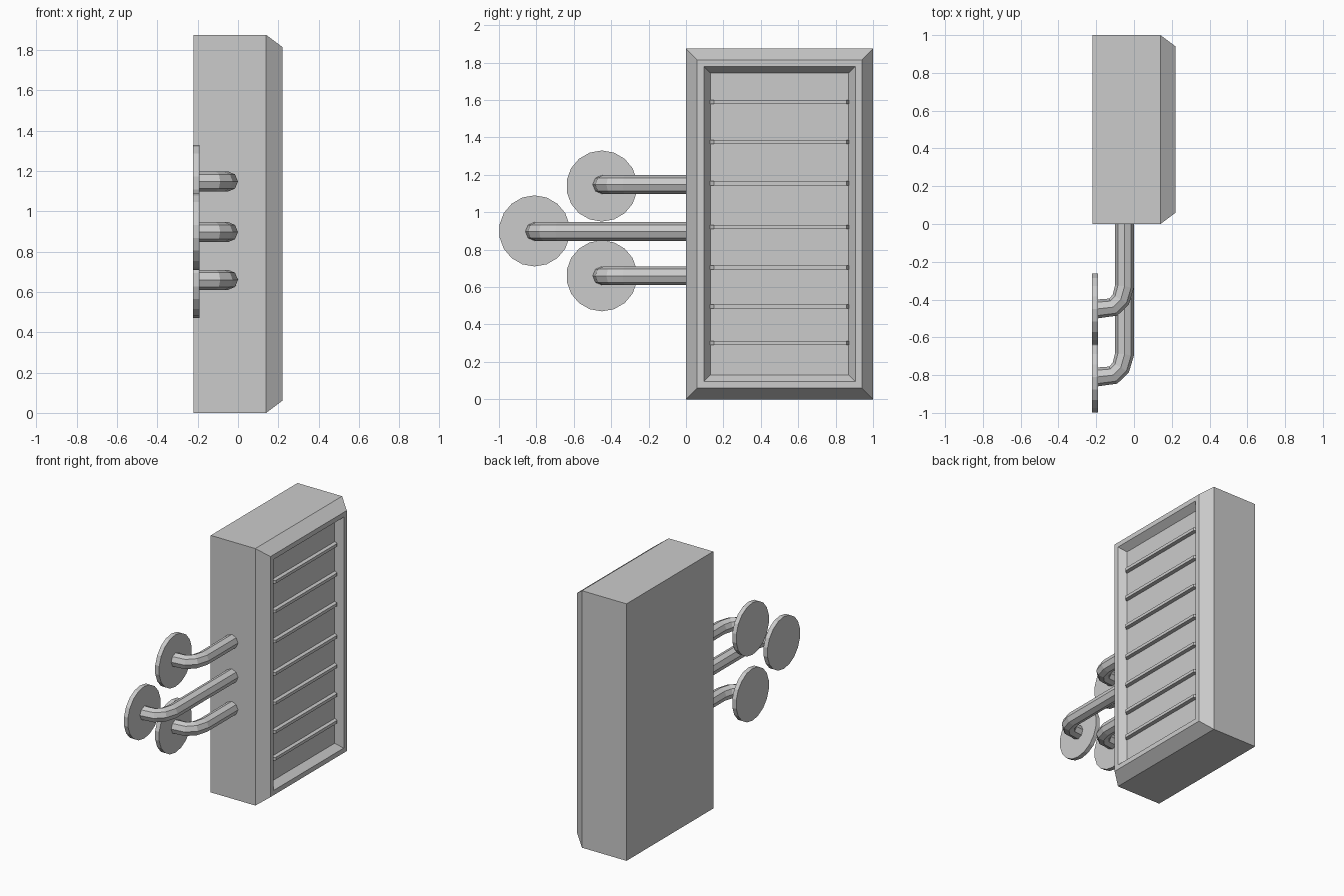
import bpy, bmesh, math
from mathutils import Vector

cube = bpy.data.objects.get("Cube")
if cube:
    bpy.data.objects.remove(cube, do_unlink=True)

grey = bpy.data.materials.new("plain grey")
grey.use_nodes = True
COLOUR = (0.6, 0.6, 0.6, 1)
grey.diffuse_color = COLOUR
grey.node_tree.nodes["Principled BSDF"].inputs["Base Color"].default_value = COLOUR

HEIGHT = 1.875


def add_object(name, bm):
    bmesh.ops.recalc_face_normals(bm, faces=bm.faces)
    mesh = bpy.data.meshes.new(name)
    bm.to_mesh(mesh)
    bm.free()
    mesh.materials.append(grey)
    obj = bpy.data.objects.new(name, mesh)
    bpy.context.collection.objects.link(obj)
    return obj


def loft(bm, rings):
    """Skin closed rings of points, capping both ends."""
    loops = [[bm.verts.new(p) for p in ring] for ring in rings]
    for a, b in zip(loops, loops[1:]):
        for i in range(len(a)):
            j = (i + 1) % len(a)
            bm.faces.new((a[i], a[j], b[j], b[i]))
    bm.faces.new(loops[0])
    bm.faces.new(loops[-1])


# Cabinet: rectangles of (x, inset) give the chamfer, rim and recess
def rectangle(x, inset):
    y0, y1, z0, z1 = inset, 1 - inset, inset, HEIGHT - inset
    return [(x, y0, z0), (x, y1, z0), (x, y1, z1), (x, y0, z1)]


bm = bmesh.new()
steps = [(-0.22, 0), (0.14, 0), (0.22, 0.06), (0.22, 0.095), (0.17, 0.13)]
loft(bm, [rectangle(x, inset) for x, inset in steps])
add_object("cabinet", bm)

# Slats: bars with sloping ends across the recess
profile = [(0.165, 0.12), (0.2, 0.15), (0.2, 0.857), (0.165, 0.877)]
for n, z in enumerate((0.3, 0.495, 0.705, 0.92, 1.155, 1.375, 1.59)):
    bm = bmesh.new()
    loft(bm, [[(x, y, z + dz) for x, y in profile] for dz in (-0.011, 0.011)])
    add_object(f"slat_{n + 1}", bm)


# Pipes: eight-sided tubes that bend toward the mounting discs
def pipe(name, end_y, z, radius=0.05, sides=8):
    path = [(-0.05, 0.02), (-0.05, end_y + 0.12), (-0.07, end_y + 0.05),
            (-0.11, end_y + 0.01), (-0.2, end_y)]
    points = [Vector((x, y, z)) for x, y in path]
    up = Vector((0, 0, 1))
    rings = []
    for i, p in enumerate(points):
        before = (p - points[max(i - 1, 0)]).normalized()
        after = (points[min(i + 1, len(points) - 1)] - p).normalized()
        side = (before + after).normalized().cross(up)
        angles = [2 * math.pi * k / sides for k in range(sides)]
        rings.append([p + radius * (side * math.cos(a) + up * math.sin(a))
                      for a in angles])
    bm = bmesh.new()
    loft(bm, rings)
    add_object(name, bm)


def disc(name, y, z, radius=0.19, sides=18):
    ring = [(y + radius * math.cos(2 * math.pi * (k + 0.5) / sides),
             z + radius * math.sin(2 * math.pi * (k + 0.5) / sides))
            for k in range(sides)]
    bm = bmesh.new()
    loft(bm, [[(x, a, b) for a, b in ring] for x in (-0.222, -0.19)])
    add_object(name, bm)


for label, y, z, pipe_z in (("upper", -0.45, 1.14, 1.148),
                            ("middle", -0.81, 0.9, 0.897),
                            ("lower", -0.45, 0.66, 0.66)):
    pipe(label + "_pipe", y, pipe_z)
    disc(label + "_disc", y, z)
